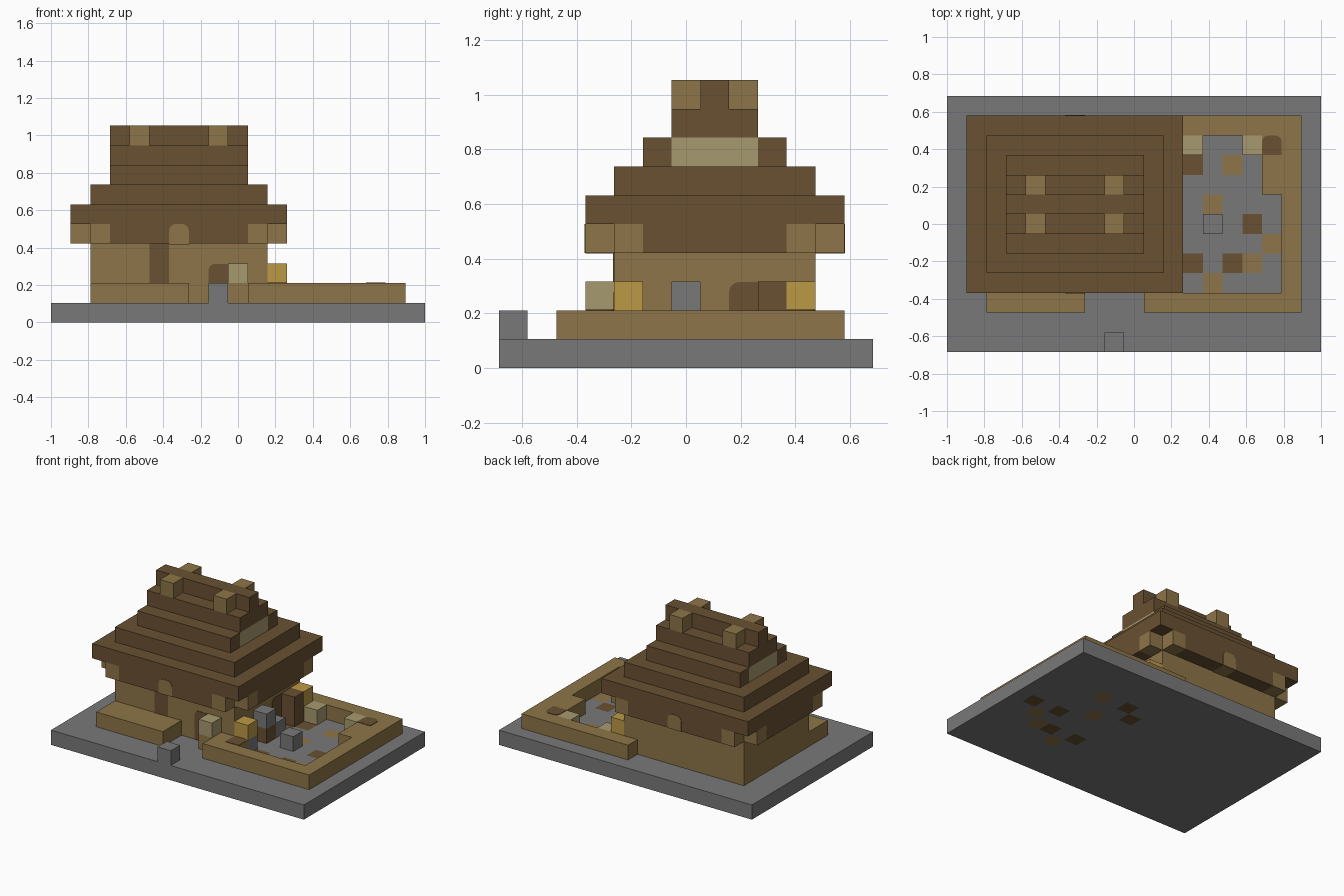
import bpy, bmesh
from math import floor
from mathutils import Vector

cube = bpy.data.objects.get("Cube")
if cube:
    bpy.data.objects.remove(cube, do_unlink=True)

U = 2 / 19                          # one building block
ORIGIN = Vector((-1, -6.5 * U, 0))


def material(name, rgb):
    m = bpy.data.materials.new(name)
    m.use_nodes = True
    m.diffuse_color = (*rgb, 1)
    m.node_tree.nodes["Principled BSDF"].inputs["Base Color"].default_value = (*rgb, 1)
    return m


stone = material("stone grey", (0.19, 0.19, 0.19))
tan = material("tan timber", (0.27, 0.178, 0.065))
brown = material("dark brown timber", (0.142, 0.081, 0.032))
beige = material("pale beige", (0.39, 0.32, 0.16))
gold = material("lantern gold", (0.50, 0.32, 0.06))


def finish(name, bm, *mats):
    bmesh.ops.recalc_face_normals(bm, faces=bm.faces)
    mesh = bpy.data.meshes.new(name)
    bm.to_mesh(mesh)
    bm.free()
    for m in mats:
        mesh.materials.append(m)
    ob = bpy.data.objects.new(name, mesh)
    bpy.context.collection.objects.link(ob)
    return ob


def block(name, mat, lo, hi=None):
    """Box between two block corners; a single block if hi is missing."""
    lo = Vector(lo)
    hi = Vector(hi) if hi else lo + Vector((1, 1, 1))
    bm = bmesh.new()
    bmesh.ops.create_cube(bm, size=1)
    for v in bm.verts:
        v.co = ORIGIN + (lo + (hi - lo) * 0.5 + v.co * (hi - lo)) * U
    return finish(name, bm, mat)


def patch(name, mat, corner, right, up, round_top=True):
    """Thin plate on a surface, spanned by two edge vectors."""
    c, r, u = Vector(corner), Vector(right), Vector(up)
    bm = bmesh.new()
    vs = [bm.verts.new(ORIGIN + p * U) for p in (c, c + r, c + r + u, c + u)]
    face = bm.faces.new(vs)
    if round_top:
        bmesh.ops.bevel(bm, geom=vs[2:], offset=0.035, segments=4,
                        profile=0.5, affect='VERTICES')
    face = bm.faces[:][0]
    out = r.cross(u).normalized() * 0.003
    ext = bmesh.ops.extrude_face_region(bm, geom=[face])
    top = [g for g in ext["geom"] if isinstance(g, bmesh.types.BMVert)]
    bmesh.ops.translate(bm, verts=top, vec=out)
    return finish(name, bm, mat)


# Ground slab with coloured paving blocks
paving = {(13, 3): 1, (14, 9): 1, (13, 7): 1, (16, 5): 1, (15, 4): 1,
          (15, 6): 2, (17, 6): 2, (14, 4): 2, (12, 4): 2, (12, 9): 2, (11, 8): 2}
bm = bmesh.new()
bmesh.ops.create_grid(bm, x_segments=19, y_segments=13, size=0.5)
for v in bm.verts:
    v.co = (v.co.x * 2, v.co.y * 13 * U, 0)
ext = bmesh.ops.extrude_face_region(bm, geom=bm.faces[:])
bmesh.ops.translate(bm, vec=(0, 0, U),
                    verts=[g for g in ext["geom"] if isinstance(g, bmesh.types.BMVert)])
bm.normal_update()
for f in bm.faces:
    p = (f.calc_center_median() - ORIGIN) / U
    if abs(f.normal.z) > 0.5:
        f.material_index = paving.get((floor(p.x), floor(p.y)), 0)
finish("ground_slab", bm, stone, tan, brown)

# House body and front porch
block("house_walls", tan, (2, 4, 1), (11, 11, 4))
block("front_porch", tan, (2, 2, 1), (7, 4, 2))
patch("front_window", brown, (5, 4, 2), (1, 0, 0), (0, 0, 2), False)
patch("front_door", brown, (8, 4, 1), (2, 0, 0), (0, 0, 1.98))
patch("side_door", brown, (11, 8, 1), (0, 2, 0), (0, 0, 1.98))

# Eave ring with timber brackets at the ends of each side
block("eave_front_back", brown, (3, 3, 4), (10, 12, 5))
block("eave_sides", brown, (1, 5, 4), (12, 10, 5))
for x in (2, 10):
    for y in (3, 11):
        block("eave_bracket", tan, (x, y, 4))
for x in (1, 11):
    for y in (4, 10):
        block("side_bracket", tan, (x, y, 4))
patch("front_bracket_face", tan, (6, 3, 4), (1, 0, 0), (0, 0, 1))
patch("back_bracket_face", tan, (7, 12, 4), (-1, 0, 0), (0, 0, 1))
for y in (3, 11):
    patch("bracket_underside", tan, (6, y + 1, 4), (1, 0, 0), (0, -1, 0), False)

# Stepped roof
block("roof_step_1", brown, (1, 3, 5), (12, 12, 6))
block("roof_step_2", brown, (2, 4, 6), (11, 11, 7))
for y in (5, 9):
    block("roof_step_3", brown, (3, y, 7), (10, y + 1, 8))
block("gable_panel", beige, (3, 6, 7), (10, 9, 8))
block("roof_step_4", brown, (3, 6, 8), (10, 9, 9))
block("roof_ridge", brown, (3, 7, 9), (10, 8, 10))
for x in (4, 8):
    for y in (6, 8):
        block("ridge_post", tan, (x, y, 9))

# Low garden wall
block("garden_wall_front", tan, (10, 2, 1), (17, 3, 2))
block("garden_wall_back", tan, (10, 11, 1), (17, 12, 2))
block("garden_wall_side", tan, (17, 2, 1), (18, 12, 2))
block("garden_corner", tan, (16, 8, 1), (17, 11, 2))
block("garden_step", tan, (10, 3, 1), (12, 4, 2))
patch("garden_step_spot", brown, (11, 3, 2), (1, 0, 0), (0, 1, 0))
patch("garden_corner_spot", brown, (16, 10, 2), (1, 0, 0), (0, 1, 0))

# Stone posts, garden blocks and lanterns
block("path_post", stone, (8, 0, 1))
block("garden_stone", stone, (13, 6, 1))
block("fountain_base", brown, (11, 6, 1))
block("fountain_top", stone, (11, 6, 2))
block("fountain_side", stone, (11, 7, 1))
block("door_post", tan, (9, 3, 1))
block("door_lantern", beige, (9, 3, 2))
block("side_door_post", brown, (11, 9, 1), (12, 10, 3))
block("front_lantern_base", stone, (11, 4, 1))
block("back_lantern_base", tan, (11, 10, 1))
for y in (4, 10):
    block("gold_lantern", gold, (11, y, 2))
for x in (12, 15):
    block("garden_bale", beige, (x, 10, 1))
